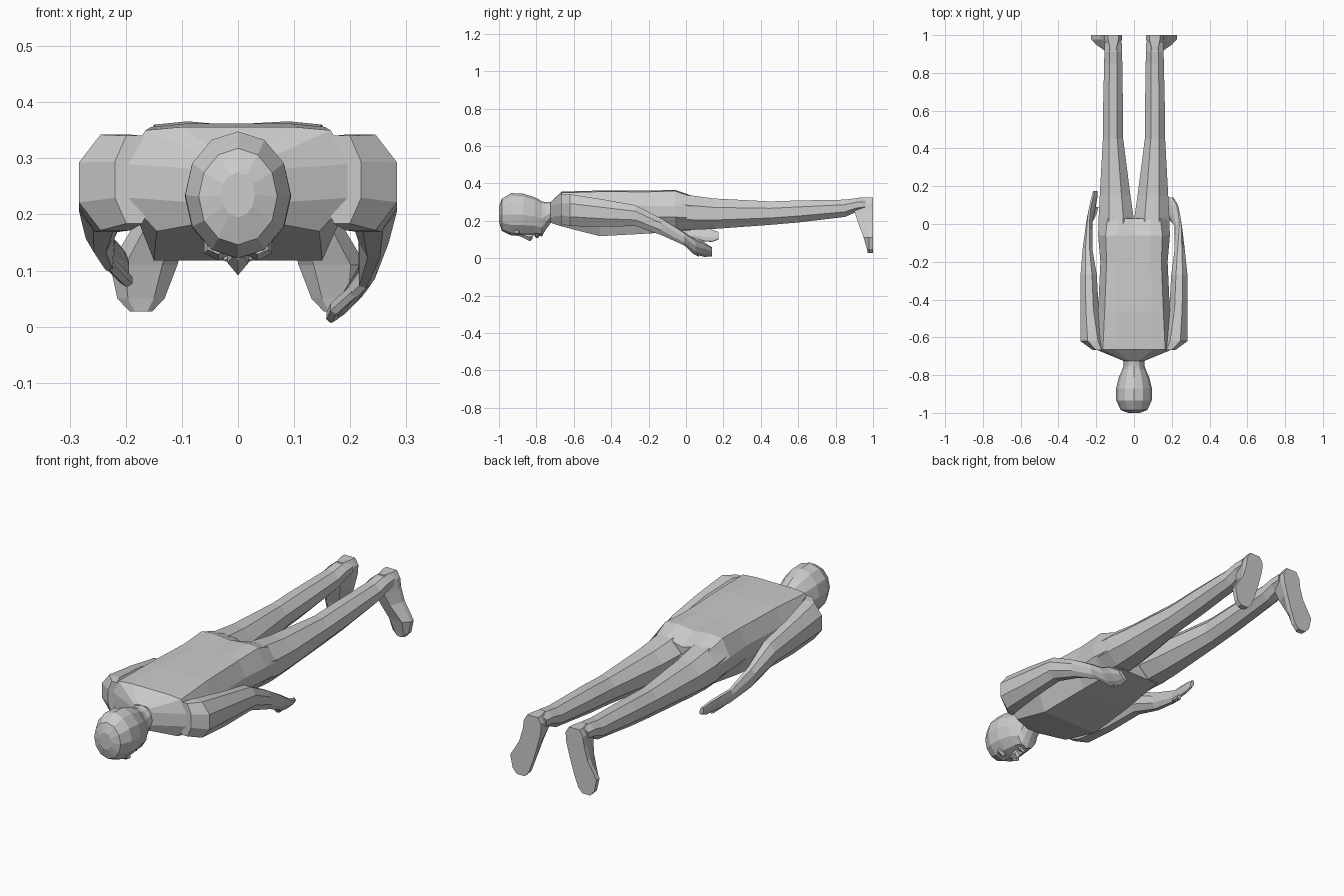
import bpy, bmesh, math


def loft(name, sections):
    """Skin a list of equal-length point rings and cap both ends."""
    bm = bmesh.new()
    rings = [[bm.verts.new(p) for p in s] for s in sections]
    for a, b in zip(rings, rings[1:]):
        n = len(a)
        for i in range(n):
            j = (i + 1) % n
            bm.faces.new((a[i], a[j], b[j], b[i]))
    bm.faces.new(rings[0])
    bm.faces.new(rings[-1])
    bmesh.ops.recalc_face_normals(bm, faces=bm.faces)
    mesh = bpy.data.meshes.new(name)
    bm.to_mesh(mesh)
    bm.free()
    ob = bpy.data.objects.new(name, mesh)
    bpy.context.collection.objects.link(ob)
    return ob


def ring(y, cx, cz, rx, rz, n=8, tilt=0, phase=0.5):
    """Polygonal ellipse across the y axis, tilted by degrees."""
    t = math.radians(tilt)
    pts = []
    for i in range(n):
        a = 2 * math.pi * (i + phase) / n
        k = 1.06 if phase else 1.0
        u, v = k * rx * math.cos(a), k * rz * math.sin(a)
        pts.append((cx + u * math.cos(t) - v * math.sin(t), y,
                    cz + u * math.sin(t) + v * math.cos(t)))
    return pts


def mirror(ob):
    m = ob.modifiers.new("mirror", 'MIRROR')
    m.use_axis[0] = True


# Torso: back width/height, side width/height, front width/height, cleft depth
def torso_section(y, wt, zt, ws, zs, wb, zb, cleft):
    half = [(wt * 0.6, zt), (wt, zt - 0.006), (ws, zs + 0.03),
            (ws, zs - 0.03), (wb, zb)]
    pts = [(0, zt - cleft)] + half + [(0, zb)] + [(-x, z) for x, z in half[::-1]]
    return [(x, y, z) for x, z in pts]


loft("torso", [torso_section(*r) for r in [
    (-0.725, 0.04, 0.30, 0.055, 0.25, 0.035, 0.19, 0),
    (-0.665, 0.165, 0.356, 0.20, 0.26, 0.145, 0.17, 0),
    (-0.46, 0.155, 0.362, 0.19, 0.25, 0.15, 0.118, 0),
    (-0.20, 0.145, 0.361, 0.178, 0.25, 0.135, 0.132, 0),
    (-0.06, 0.15, 0.366, 0.19, 0.25, 0.12, 0.143, 0.008),
    (0.03, 0.14, 0.335, 0.187, 0.245, 0.11, 0.15, 0.02)]])

# Head and neck
loft("head", [ring(y, 0, cz, rx, rz, 12, 0, 0) for y, cz, rx, rz in [
    (-1.0, 0.235, 0.03, 0.04), (-0.985, 0.232, 0.07, 0.086),
    (-0.935, 0.235, 0.094, 0.113), (-0.87, 0.233, 0.095, 0.112),
    (-0.81, 0.224, 0.08, 0.102), (-0.77, 0.211, 0.062, 0.094),
    (-0.752, 0.225, 0.056, 0.075), (-0.72, 0.247, 0.055, 0.054),
    (-0.66, 0.25, 0.07, 0.06)]])

# Nose, lips and brows
loft("nose", [ring(y, 0, 0.135, w, d, 6) for y, w, d in [
    (-0.89, 0.008, 0.016), (-0.835, 0.02, 0.041), (-0.82, 0.018, 0.03)]])
loft("lips", [ring(y, 0, 0.13, w, d, 6) for y, w, d in [
    (-0.807, 0.015, 0.015), (-0.797, 0.028, 0.022), (-0.785, 0.015, 0.017)]])
mirror(loft("brow", [ring(y, 0.035, 0.145, w, d, 6) for y, w, d in [
    (-0.92, 0.02, 0.015), (-0.897, 0.028, 0.026), (-0.89, 0.02, 0.012)]]))

# Legs
mirror(loft("leg", [ring(*r) for r in [
    (-0.04, 0.095, 0.25, 0.09, 0.095), (0.04, 0.095, 0.243, 0.094, 0.093),
    (0.15, 0.1, 0.238, 0.083, 0.083), (0.45, 0.111, 0.241, 0.055, 0.064),
    (0.60, 0.111, 0.25, 0.054, 0.06), (0.85, 0.11, 0.267, 0.049, 0.047),
    (0.91, 0.11, 0.284, 0.048, 0.038), (0.96, 0.11, 0.288, 0.046, 0.034)]]))


# Feet: slices from heel down to toe, flat sole at y = 1
def foot_section(z, cx, w, top):
    edge = max(0.978, top)
    return [(cx - w, 1, z), (cx + w, 1, z), (cx + w, edge, z),
            (cx + w * 0.55, top, z), (cx - w * 0.55, top, z), (cx - w, edge, z)]


mirror(loft("foot", [foot_section(*r) for r in [
    (0.325, 0.11, 0.028, 0.925), (0.295, 0.11, 0.046, 0.91),
    (0.25, 0.115, 0.047, 0.90), (0.19, 0.132, 0.048, 0.92),
    (0.11, 0.168, 0.06, 0.95), (0.05, 0.173, 0.042, 0.967),
    (0.027, 0.173, 0.02, 0.972)]]))

# Arms: shared shoulder to elbow, then a different forearm and hand per side
upper = [(-0.667, 0.185, 0.262, 0.035, 0.08), (-0.62, 0.218, 0.257, 0.067, 0.087),
         (-0.45, 0.235, 0.242, 0.049, 0.075), (-0.27, 0.24, 0.228, 0.044, 0.057)]
lower = {
    "right": (1, [(-0.13, 0.242, 0.167, 0.027, 0.045, 8, 0),
                  (-0.01, 0.234, 0.104, 0.016, 0.036, 8, -20),
                  (0.05, 0.207, 0.06, 0.014, 0.05, 8, -42),
                  (0.10, 0.195, 0.045, 0.013, 0.05, 8, -45),
                  (0.14, 0.185, 0.034, 0.010, 0.03, 8, -45)]),
    "left": (-1, [(-0.13, 0.246, 0.175, 0.026, 0.044, 8, 0),
                  (0.01, 0.236, 0.135, 0.015, 0.034, 8, -10),
                  (0.08, 0.222, 0.128, 0.013, 0.038, 8, -20),
                  (0.14, 0.21, 0.12, 0.012, 0.034, 8, -20),
                  (0.175, 0.205, 0.12, 0.009, 0.02, 8, -20)])}
thumbs = {"right": [(0.0, 0.22, 0.075), (0.04, 0.175, 0.035), (0.07, 0.168, 0.02)],
          "left": [(0.01, 0.23, 0.115), (0.05, 0.208, 0.092), (0.09, 0.198, 0.083)]}
for side, (s, low) in lower.items():
    flip = lambda rings: [[(s * x, y, z) for x, y, z in r] for r in rings]
    loft(side + "_arm", flip([ring(*r) for r in upper + low]))
    loft(side + "_thumb", flip([ring(y, x, z, 0.011, 0.012, 6)
                                for y, x, z in thumbs[side]]))
